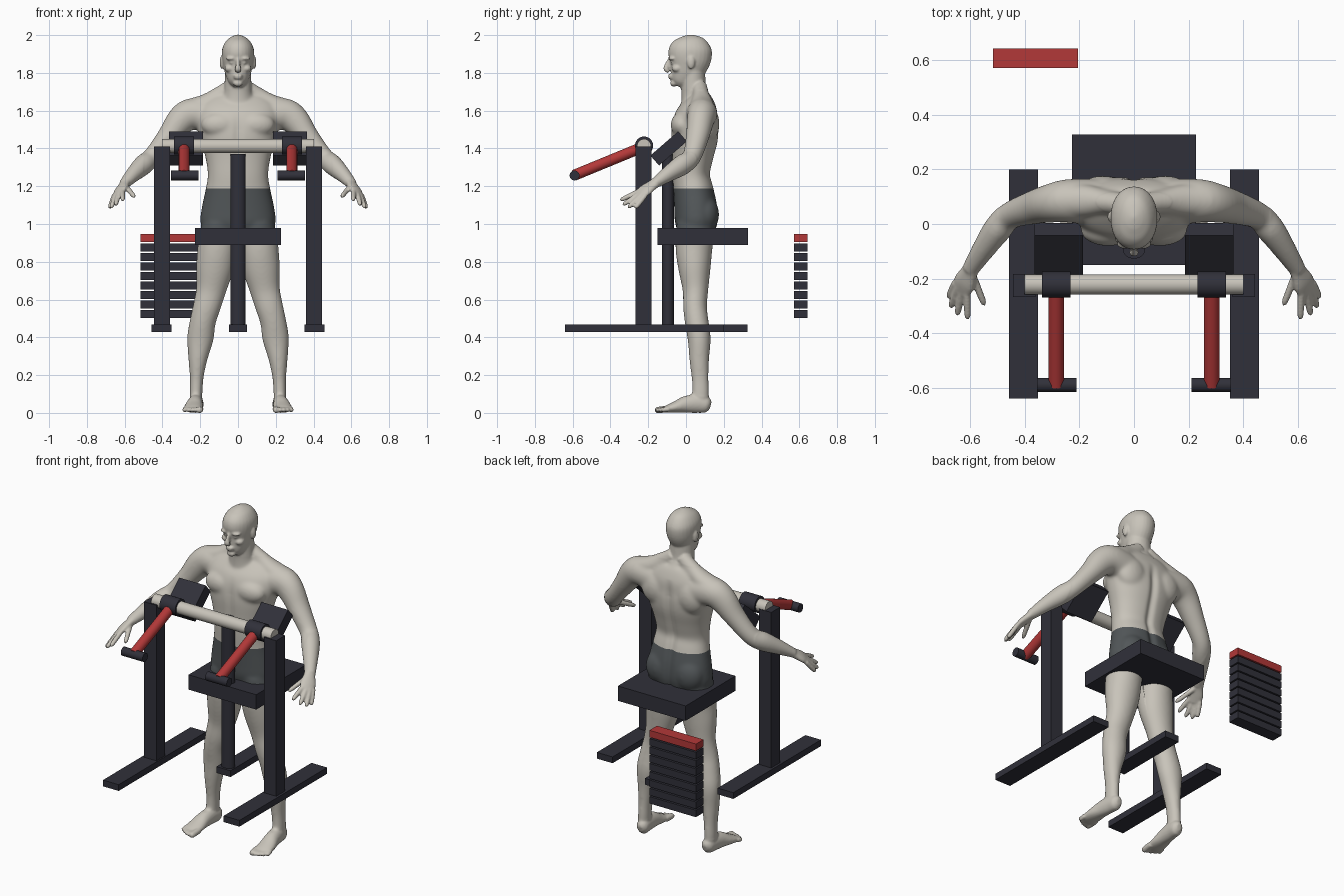
import bpy, bmesh, math
from mathutils import Vector, Matrix

start_cube = bpy.data.objects.get("Cube")
if start_cube:
    bpy.data.objects.remove(start_cube, do_unlink=True)


def material(name, red, green, blue):
    mat = bpy.data.materials.new(name)
    mat.use_nodes = True
    mat.diffuse_color = (red, green, blue, 1)
    shader = next(n for n in mat.node_tree.nodes if n.type == 'BSDF_PRINCIPLED')
    shader.inputs["Base Color"].default_value = (red, green, blue, 1)
    shader.inputs["Roughness"].default_value = 0.6
    return mat


SKIN = material("pale_skin", .58, .55, .49)
SHORTS = material("slate_shorts", .085, .095, .1)
DARK = material("dark_frame", .03, .03, .042)
RED = material("red_paint", .45, .04, .04)


def add_object(name, bm, *mats):
    bmesh.ops.recalc_face_normals(bm, faces=bm.faces)
    mesh = bpy.data.meshes.new(name)
    bm.to_mesh(mesh)
    bm.free()
    for mat in mats:
        mesh.materials.append(mat)
    obj = bpy.data.objects.new(name, mesh)
    bpy.context.scene.collection.objects.link(obj)
    return obj


def box(name, centre, size, mat, tilt=0):
    bm = bmesh.new()
    turn = Matrix.Rotation(tilt, 4, 'X')
    matrix = Matrix.Translation(centre) @ turn @ Matrix.Diagonal((*size, 1))
    bmesh.ops.create_cube(bm, size=1, matrix=matrix)
    return add_object(name, bm, mat)


def rod(name, start, end, radius, mat):
    start, end = Vector(start), Vector(end)
    axis = end - start
    turn = axis.to_track_quat('Z', 'Y').to_matrix().to_4x4()
    bm = bmesh.new()
    bmesh.ops.create_cone(bm, cap_ends=True, segments=32, radius1=radius, radius2=radius,
                          depth=axis.length, matrix=Matrix.Translation((start + end) / 2) @ turn)
    obj = add_object(name, bm, mat)
    obj.data.shade_smooth()
    obj.data.set_sharp_from_angle(angle=math.radians(40))
    return obj


# Machine frame, mirrored left and right
for side, s in (("left", 1), ("right", -1)):
    box(side + "_base_bar", (s * .405, -.22, .448), (.105, .84, .038), DARK)
    box(side + "_post", (s * .402, -.225, .935), (.083, .085, .95), DARK)
    rod(side + "_sleeve", (s * .232, -.222, 1.415), (s * .338, -.222, 1.415), .048, DARK)
    rod(side + "_lever", (s * .285, -.222, 1.41), (s * .285, -.592, 1.258), .029, RED)
    rod(side + "_handle", (s * .21, -.59, 1.257), (s * .355, -.59, 1.257), .026, DARK)
    box(side + "_arm_pad", (s * .276, -.092, 1.4), (.179, .195, .07), DARK, math.radians(41))
rod("cross_beam", (-.402, -.222, 1.413), (.402, -.222, 1.413), .037, SKIN)
centre_post = rod("centre_post", (0, 0, .46), (0, 0, 1.37), .04, DARK)
centre_post.data.transform(Matrix.Translation((0, -.095, 0)) @ Matrix.Diagonal((1, .8, 1, 1)))
box("centre_base_bar", (0, .093, .448), (.095, .465, .038), DARK)
box("seat", (0, .089, .935), (.454, .478, .09), DARK)

# Weight stack
for i in range(9):
    box("weight_plate_%d" % (i + 1), (-.361, .607, .926 - i * .0502), (.312, .072, .042),
        DARK if i else RED)


# Body helpers: lofted tubes and ellipsoids gathered in one mesh
body = bmesh.new()


def smooth_path(points, steps=4):
    """Catmull-Rom samples through points of any dimension."""
    pts = [points[0], *points, points[-1]]
    out = []
    for a, b, c, d in zip(pts, pts[1:], pts[2:], pts[3:]):
        for k in range(steps):
            t = k / steps
            out.append([q + t / 2 * (r - p + t * (2 * p - 5 * q + 4 * r - w
                        + t * (3 * (q - r) + w - p))) for p, q, r, w in zip(a, b, c, d)])
    return out + [list(points[-1])]


def tube(points, ref, s=1, square=1.0, sides=28):
    """Loft ellipses along (x, y, z, radius along ref, other radius)."""
    samples = smooth_path([(s * p[0], *p[1:]) for p in points])
    ref = Vector((s * ref[0], ref[1], ref[2]))
    centres = [Vector(p[:3]) for p in samples]
    rings = []
    for i, p in enumerate(samples):
        tangent = (centres[min(i + 1, len(centres) - 1)] - centres[max(i - 1, 0)]).normalized()
        u = (ref - tangent * ref.dot(tangent)).normalized()
        v = tangent.cross(u)
        ring = []
        for k in range(sides):
            a = math.tau * k / sides
            c, d = (math.copysign(abs(f) ** square, f) for f in (math.cos(a), math.sin(a)))
            ring.append(body.verts.new(centres[i] + u * c * max(p[3], .002)
                                       + v * d * max(p[4], .002)))
        rings.append(ring)
    for low, high in zip(rings, rings[1:]):
        for k in range(sides):
            n = (k + 1) % sides
            body.faces.new((low[k], low[n], high[n], high[k]))
    body.faces.new(rings[0])
    body.faces.new(rings[-1])


def blob(centre, radii, s=1):
    place = Matrix.Translation((s * centre[0], centre[1], centre[2]))
    bmesh.ops.create_uvsphere(body, u_segments=24, v_segments=16, radius=1,
                              matrix=place @ Matrix.Diagonal((*radii, 1)))


def digit(start, end, radius, s):
    """A finger or toe with a rounded tip."""
    a, b = Vector(start), Vector(end)
    tube([(*a, radius, radius), (*a.lerp(b, .5), radius, radius),
          (*a.lerp(b, .88), radius * .85, radius * .85), (*b, .003, .003)], (.3, .2, 1), s, 1, 12)


X = (1, 0, 0)

# Torso, neck and head
tube([(0, .05, .91, .15, .08), (0, .055, 1, .197, .112), (0, .053, 1.08, .193, .115),
      (0, .04, 1.18, .172, .107), (0, .028, 1.26, .16, .1), (0, .035, 1.35, .172, .11),
      (0, .045, 1.45, .2, .125), (0, .052, 1.54, .22, .122), (0, .07, 1.61, .215, .1),
      (0, .08, 1.66, .17, .07), (0, .085, 1.69, .1, .045)], X, 1, .9, 40)
tube([(0, .065, 1.6, .1, .09), (0, .05, 1.67, .082, .077), (0, .04, 1.72, .072, .066),
      (0, .035, 1.82, .07, .066)], X)
tube([(0, -.04, 1.728, .022, .025), (0, -.03, 1.75, .047, .052), (0, -.01, 1.79, .065, .078),
      (0, .008, 1.83, .076, .099), (0, .02, 1.88, .085, .114), (0, .023, 1.93, .083, .112),
      (0, .025, 1.97, .062, .085), (0, .025, 1.992, .034, .047), (0, .025, 2.003, .003, .003)],
     X, 1, .95)
tube([(0, -.085, 1.87, .009, .012), (0, -.1, 1.84, .011, .014), (0, -.105, 1.82, .018, .014),
      (0, -.09, 1.806, .012, .01)], X)
blob((0, -.08, 1.786), (.026, .016, .008))
blob((0, -.078, 1.774), (.023, .016, .008))
blob((0, -.064, 1.745), (.026, .02, .018))

for s in (1, -1):
    # Face and torso muscles
    blob((.034, -.071, 1.876), (.03, .021, .01), s)
    blob((.033, -.066, 1.854), (.014, .016, .009), s)
    blob((.045, -.048, 1.823), (.026, .027, .02), s)
    blob((.086, .027, 1.855), (.011, .02, .034), s)
    blob((.095, -.025, 1.525), (.1, .056, .066), s)
    blob((.115, .115, 1.53), (.095, .062, .1), s)
    blob((.09, .103, 1.05), (.095, .072, .1), s)
    tube([(.03, .07, 1.73, .04, .04), (.1, .08, 1.675, .05, .045), (.18, .085, 1.635, .05, .06),
          (.27, .085, 1.6, .06, .06)], (0, 0, 1), s)
    # Arm
    tube([(.14, .08, 1.57, .09, .085), (.24, .085, 1.583, .084, .08), (.3, .077, 1.55, .078, .072),
          (.37, .06, 1.46, .06, .062), (.455, .03, 1.355, .05, .05), (.5, -.02, 1.313, .054, .052),
          (.55, -.09, 1.267, .042, .042), (.602, -.17, 1.212, .026, .03)], (0, 0, 1), s)
    # Hand
    tube([(.59, -.15, 1.225, .03, .026), (.605, -.18, 1.205, .034, .022),
          (.622, -.215, 1.18, .044, .02), (.635, -.25, 1.153, .04, .014)], (-.45, -.3, .25), s)
    for knuckle, tip in (((.655, -.215, 1.152), (.68, -.27, 1.082)),
                         ((.645, -.23, 1.158), (.672, -.307, 1.085)),
                         ((.63, -.24, 1.165), (.648, -.335, 1.1)),
                         ((.612, -.245, 1.175), (.61, -.35, 1.125)),
                         ((.594, -.18, 1.2), (.547, -.3, 1.142))):
        digit(knuckle, tip, .0135, s)
    # Leg
    tube([(.1, .05, 1, .09, .1), (.108, .045, .92, .102, .1), (.113, .042, .85, .103, .096),
          (.124, .045, .76, .099, .085), (.143, .05, .65, .08, .068), (.166, .048, .56, .073, .063),
          (.187, .057, .48, .069, .063), (.2, .07, .39, .07, .061), (.213, .07, .28, .05, .052),
          (.219, .075, .18, .036, .045), (.222, .077, .1, .034, .045), (.222, .075, .04, .03, .04)],
         X, s)
    # Foot
    tube([(.216, .13, .038, .015, .02), (.217, .11, .043, .034, .042), (.222, .06, .05, .038, .05),
          (.228, 0, .045, .042, .045), (.234, -.05, .032, .049, .032),
          (.237, -.1, .021, .051, .02), (.238, -.122, .016, .044, .012)], X, s)
    for i in range(5):
        x = .2 + i * .02
        digit((x, -.09, .021), (x + .003, -.167 + i * i * .0024, .014), .013 if i else .018, s)

# Fuse the body into one skin
figure = add_object("figure", body, SKIN, SHORTS)
remesh = figure.modifiers.new("fuse", 'REMESH')
remesh.mode = 'VOXEL'
remesh.voxel_size = .006
relax = figure.modifiers.new("relax", 'SMOOTH')
relax.iterations = 3
bpy.context.view_layer.update()
fused = bpy.data.meshes.new_from_object(figure.evaluated_get(bpy.context.evaluated_depsgraph_get()))
figure.modifiers.clear()

bm = bmesh.new()
bm.from_mesh(fused)
large = [v for v in bm.verts if abs(v.co.x) < .5 and .09 < v.co.z < 1.71]
for i in range(16):
    bmesh.ops.smooth_vert(bm, verts=large, factor=.5, use_axis_x=True, use_axis_y=True,
                          use_axis_z=True)
# Grooves of the spine, buttocks and breastbone
for v in large:
    groove = math.exp(-(v.co.x / .022) ** 2)
    if v.co.y > .07 and v.co.z < 1.62:
        v.co.y -= groove * .014 * min(1, (1.62 - v.co.z) / .1)
    elif v.co.y < -.02 and 1.2 < v.co.z < 1.6:
        v.co.y += groove * .007 * min(1, (1.6 - v.co.z) / .1, (v.co.z - 1.2) / .1)

# Shorts cut cleanly between waist and thigh
WAIST, HEM = 1.187, .93
for height in (WAIST, HEM):
    bmesh.ops.bisect_plane(bm, geom=bm.verts[:] + bm.edges[:] + bm.faces[:], dist=1e-5,
                           plane_co=(0, 0, height), plane_no=(0, 0, 1))
for f in bm.faces:
    centre = f.calc_center_median()
    f.material_index = int(HEM < centre.z < WAIST and abs(centre.x) < .3)
    f.smooth = True
bm.to_mesh(figure.data)
bm.free()
bpy.data.meshes.remove(fused)
